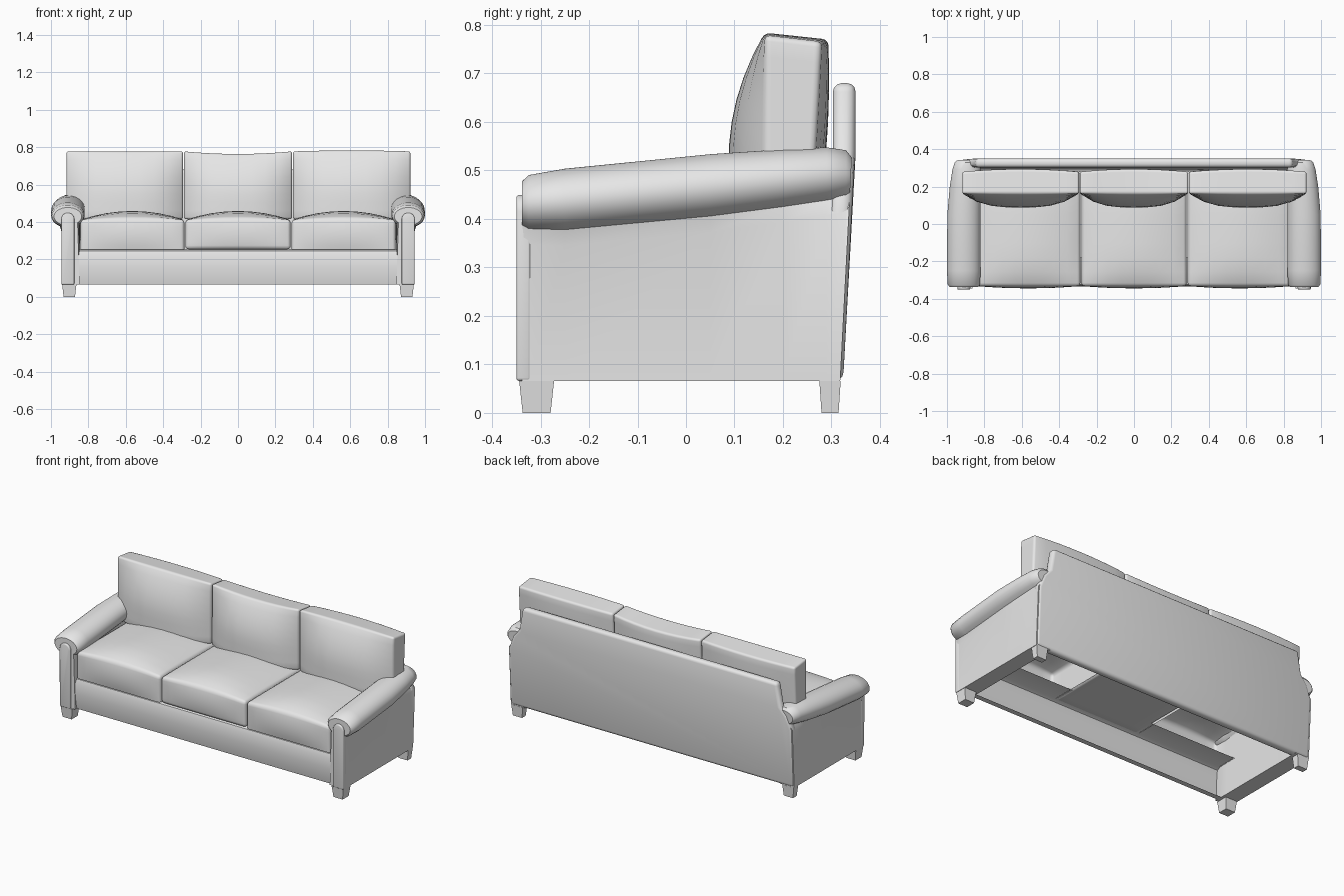
import bpy, bmesh
from math import sin, cos, radians

cube = bpy.data.objects.get("Cube")
if cube:
    bpy.data.objects.remove(cube)

GREY = (0.8, 0.8, 0.8, 1)
fabric = bpy.data.materials.new("light_grey")
fabric.use_nodes = True
fabric.diffuse_color = GREY
fabric.node_tree.nodes["Principled BSDF"].inputs["Base Color"].default_value = GREY
BASE = 0.066


def finish(name, bm, bevel=0.0, mirror=False, angle=40):
    """Round hard edges, shade, colour and optionally mirror a part."""
    bmesh.ops.recalc_face_normals(bm, faces=bm.faces)
    if bevel:
        hard = [e for e in bm.edges if e.is_manifold and e.calc_face_angle() > 0.75]
        bmesh.ops.bevel(bm, geom=hard, offset=bevel, segments=3, profile=0.5,
                        affect='EDGES', clamp_overlap=True)
    mesh = bpy.data.meshes.new(name)
    bm.to_mesh(mesh)
    bm.free()
    mesh.materials.append(fabric)
    obj = bpy.data.objects.new(name, mesh)
    bpy.context.collection.objects.link(obj)
    bpy.ops.object.select_all(action='DESELECT')
    obj.select_set(True)
    bpy.context.view_layer.objects.active = obj
    bpy.ops.object.shade_smooth_by_angle(angle=radians(angle))
    if mirror:
        obj.modifiers.new("Mirror", 'MIRROR')
    return obj


def loft(rings, closed=True):
    """Skin a series of matching point rings; closed ones get end caps."""
    bm = bmesh.new()
    rows = [[bm.verts.new(p) for p in ring] for ring in rings]
    for a, b in zip(rows, rows[1:]):
        n = len(a)
        for i in range(n if closed else n - 1):
            j = (i + 1) % n
            bm.faces.new((a[i], a[j], b[j], b[i]))
    if closed:
        bm.faces.new(rows[0])
        bm.faces.new(rows[-1])
    return bm


def pillow(name, shape, bevel, open_bottom=False):
    """Subdivided box whose -1..1 coordinates are remapped by shape()."""
    bm = bmesh.new()
    bmesh.ops.create_cube(bm, size=2)
    bmesh.ops.subdivide_edges(bm, edges=bm.edges[:], cuts=7, use_grid_fill=True)
    if open_bottom:
        low = [f for f in bm.faces if f.calc_center_median().z < -0.99]
        bmesh.ops.delete(bm, geom=low, context='FACES')
    for v in bm.verts:
        v.co = shape(*v.co)
    return finish(name, bm, bevel, angle=60)


def mix(a, b, t):
    return a + (b - a) * (t + 1) / 2


def back_y(z):
    return 0.324 + 0.026 * min(1, (z - BASE) / 0.5)


# Rolled arms: one section lofted from front to back, tapering at the rear
stations = [(-0.338, 0.91, 0.43, 0.074, 0.048), (-0.324, 0.91, 0.432, 0.086, 0.059),
            (-0.25, 0.91, 0.437, 0.09, 0.067), (0.05, 0.909, 0.466, 0.089, 0.068),
            (0.2, 0.902, 0.481, 0.083, 0.063), (0.29, 0.895, 0.49, 0.076, 0.058),
            (0.33, 0.89, 0.491, 0.068, 0.051), (0.345, 0.89, 0.487, 0.058, 0.04)]
rings = []
for y, cx, zc, rx, rz in stations:
    section = [(0.943, BASE), (0.943, zc - rz * 0.93 - 0.03)]
    for i in range(19):
        a = radians(-62 + 287 * i / 18)
        section.append((cx + rx * cos(a), zc + rz * sin(a)))
    section.append((0.847, BASE))
    rings.append([(x, min(y, back_y(z) - 0.006), z) for x, z in section])
finish("rolled_arms", loft(rings), mirror=True)

# Arm front facings with arched tops
outline = [(0.875, BASE), (0.944, BASE)]
outline += [(0.91 + 0.035 * cos(radians(a)), 0.415 + 0.035 * sin(radians(a)))
            for a in range(0, 181, 20)]
finish("arm_front_facings",
       loft([[(x, y, z) for x, z in outline] for y in (-0.35, -0.32)]),
       bevel=0.006, mirror=True)

# Front rail: gently bulging skin that turns in under the cushions
rail = [(-0.29, BASE), (-0.322, BASE), (-0.329, 0.10), (-0.334, 0.16),
        (-0.331, 0.22), (-0.323, 0.245), (-0.30, 0.256), (-0.18, 0.256)]
finish("front_rail",
       loft([[(x, y, z) for y, z in rail] for x in (-0.88, 0.88)], closed=False))

# Back panel: leaning slab with a rounded, narrower top
half = [(0.942, BASE), (0.942, 0.42), (0.91, 0.5), (0.87, 0.545), (0.847, 0.68)]
outline = half + [(-x, z) for x, z in reversed(half)]
finish("back_panel",
       loft([[(x, back_y(z) - t, z) for x, z in outline] for t in (0, 0.047)]),
       bevel=0.018)


# Seat cushions
def seat(x0, x1):
    def shape(u, v, w):
        crown = (1 - u * u) * (1 - v ** 4)
        top = 0.412 + 0.035 * crown + 0.012 * (1 - u * u)
        puff = 0.012 * (1 - u * u) * (1 - w * w)
        y = mix(-0.332, 0.28, v) + puff * v
        return mix(x0, x1, u), y, mix(0.254, top, w)
    return shape


for side, x0, x1 in (("right", -0.843, -0.287), ("middle", -0.281, 0.281),
                     ("left", 0.287, 0.843)):
    pillow(side + "_seat_cushion", seat(x0, x1), 0.017, side != "middle")


# Back cushions: flat edges with a full, sagging front
def backrest(x0, x1, dip):
    def shape(u, v, w):
        sag = 1 - (max(0, w + 0.4) / 1.4) ** 2
        front = 0.162 - 0.074 * sag * (1 - abs(u) ** 3)
        rear = 0.27 + 0.01 * w + 0.022 * (1 - u * u) * (1 - 0.4 * w * w)
        top = 0.772 - dip * (1 - u * u) - 0.007 * v
        return mix(x0, x1, u), mix(front, rear, v), mix(0.415, top, w)
    return shape


for side, x0, x1, dip in (("right", -0.918, -0.294, 0.0),
                          ("middle", -0.289, 0.289, 0.014),
                          ("left", 0.294, 0.922, -0.005)):
    pillow(side + "_back_cushion", backrest(x0, x1, dip), 0.012)

# Tapered feet
for name, y, d in (("front_feet", -0.308, 0.036), ("back_feet", 0.297, 0.022)):
    rings = []
    for z, s in ((0, 0.8), (BASE, 1)):
        rings.append([(0.902 + 0.038 * s * i, y + d * s * j, z)
                      for i, j in ((-1, -1), (1, -1), (1, 1), (-1, 1))])
    finish(name, loft(rings), mirror=True)
